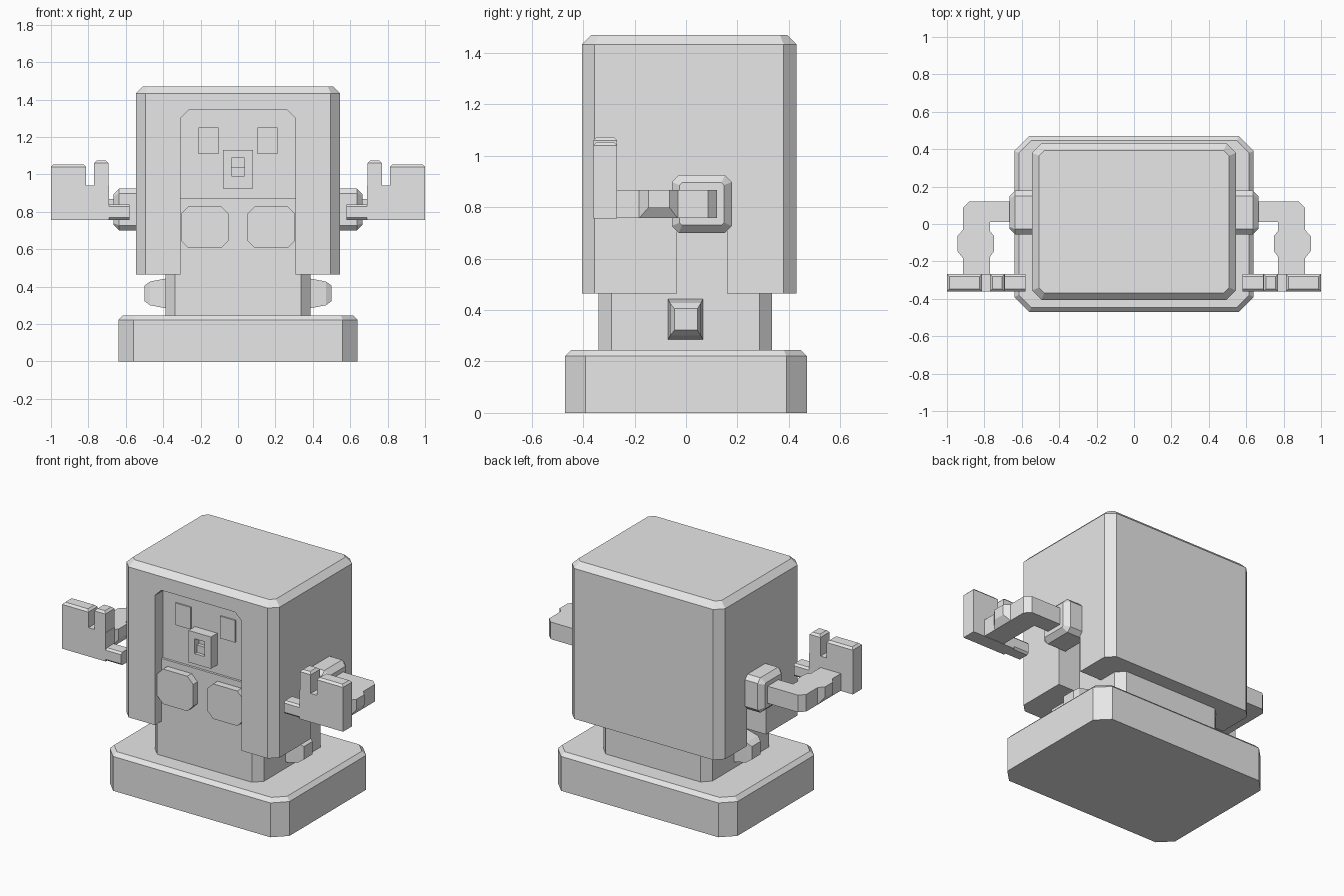
import bpy
import bmesh
from mathutils import Vector

if "Cube" in bpy.data.objects:
    bpy.data.objects.remove(bpy.data.objects["Cube"], do_unlink=True)

GREY = (0.8, 0.8, 0.8, 1.0)
grey = bpy.data.materials.new("light_grey")
grey.use_nodes = True
grey.diffuse_color = GREY
grey.node_tree.nodes["Principled BSDF"].inputs["Base Color"].default_value = GREY


def finish(name, bm, mirror=False):
    bmesh.ops.recalc_face_normals(bm, faces=bm.faces)
    mesh = bpy.data.meshes.new(name)
    bm.to_mesh(mesh)
    bm.free()
    mesh.materials.append(grey)
    obj = bpy.data.objects.new(name, mesh)
    bpy.context.collection.objects.link(obj)
    if mirror:
        obj.modifiers.new("Mirror", 'MIRROR')
    return obj


def block(name, x, y, z, axis=2, corner=0, end=0, mirror=False):
    """Box with chamfered edges along one axis, and a chamfered far end."""
    bm = bmesh.new()
    bmesh.ops.create_cube(bm, size=1)
    for v in bm.verts:
        v.co = Vector([r[0] if c < 0 else r[1] for c, r in zip(v.co, (x, y, z))])

    def chamfer(edges, width):
        bmesh.ops.bevel(bm, geom=edges, offset=width, segments=1,
                        affect='EDGES', profile=0.5)

    if corner:
        chamfer([e for e in bm.edges
                 if abs((e.verts[0].co - e.verts[1].co).normalized()[axis]) > 0.9], corner)
    if end:
        far = (x, y, z)[axis][1]
        chamfer([e for e in bm.edges
                 if all(abs(v.co[axis] - far) < 1e-5 for v in e.verts)], end)
    return finish(name, bm, mirror)


def loft(name, rings):
    """Rectangular rings (x, y0, y1, z0, z1) joined along x."""
    bm = bmesh.new()
    loops = [[bm.verts.new(p) for p in
              ((x, a, c), (x, b, c), (x, b, d), (x, a, d))] for x, a, b, c, d in rings]
    for low, high in zip(loops, loops[1:]):
        for i in range(4):
            j = (i + 1) % 4
            bm.faces.new((low[i], low[j], high[j], high[i]))
    bm.faces.new(loops[0])
    bm.faces.new(loops[-1])
    return finish(name, bm, True)


def prism(name, points, bottom, top):
    """Plan outline raised from bottom to top."""
    bm = bmesh.new()
    face = bm.faces.new([bm.verts.new((x, y, bottom)) for x, y in points])
    lifted = bmesh.ops.extrude_face_region(bm, geom=[face])["geom"]
    for v in lifted:
        if isinstance(v, bmesh.types.BMVert):
            v.co.z = top
    if face.is_valid is False or len(bm.faces) < len(points) + 2:
        bm.faces.new([v for v in bm.verts if v.co.z == bottom])
    return finish(name, bm, True)


def cut(obj, cutter):
    bpy.context.view_layer.objects.active = obj
    mod = obj.modifiers.new("Cut", 'BOOLEAN')
    mod.operation = 'DIFFERENCE'
    mod.solver = 'EXACT'
    mod.object = cutter
    bpy.ops.object.modifier_apply(modifier=mod.name)
    bpy.data.objects.remove(cutter, do_unlink=True)


# Plinth and inner body
block("plinth", (-.64, .64), (-.47, .47), (0, .245), corner=.08, end=.024)
block("body", (-.387, .387), (-.34, .335), (.24, .87), corner=.05)

# Hood with the face opening and an arm slot on each side
hood = block("hood", (-.545, .545), (-.405, .43), (.465, 1.47), corner=.05, end=.037)
cut(hood, block("face_cutter", (-.308, .308), (-.5, -.325), (.3, 1.345), axis=1, corner=.045))
for side in (-1, 1):
    xs = sorted((side * .375, side * .7))
    cut(hood, block("slot_cutter", xs, (-.035, .16), (.4, .8)))

# Face
for side, label in ((1, "left"), (-1, "right")):
    xs = sorted((side * .105, side * .212))
    block(label + "_eye", xs, (-.334, -.32), (1.108, 1.25))
    xs = sorted((side * .05, side * .306))
    block(label + "_belly_pad", xs, (-.385, -.33), (.605, .83), axis=1, corner=.042)
nose = block("nose", (-.08, .08), (-.39, -.32), (.925, 1.13))
cut(nose, block("mouth_cutter", (-.035, .035), (-.5, -.345), (.992, 1.088)))
block("lower_lip", (-.035, .035), (-.368, -.34), (.99, 1.04))

# Side pegs
loft("side_pegs", [(.36, -.07, .066, .285, .442), (.39, -.07, .066, .285, .442),
                   (.47, -.062, .058, .300, .427), (.5, -.045, .044, .322, .405)])

# Arms
block("shoulders", (.5, .665), (-.055, .178), (.7, .925), axis=0, corner=.027, end=.03,
      mirror=True)
prism("arms", [(.64, .01), (.77, .01), (.77, -.28), (.915, -.28),
               (.915, .085), (.88, .12), (.64, .12)], .757, .867)
loft("elbow_pads", [(.748, -.145, -.065, .8, .867), (.775, -.182, -.032, .757, .867),
                    (.915, -.182, -.032, .757, .867), (.945, -.145, -.065, .8, .867)])

# Hands
HAND_Y = (-.36, -.268)
block("palms", (.69, 1.0), HAND_Y, (.755, .94), mirror=True)
block("thumbs", (.58, .70), HAND_Y, (.757, .84), axis=0, corner=.012, mirror=True)
block("inner_fingers", (.692, .77), HAND_Y, (.84, 1.073), end=.013, mirror=True)
block("outer_fingers", (.813, 1.0), HAND_Y, (.84, 1.053), end=.013, mirror=True)
